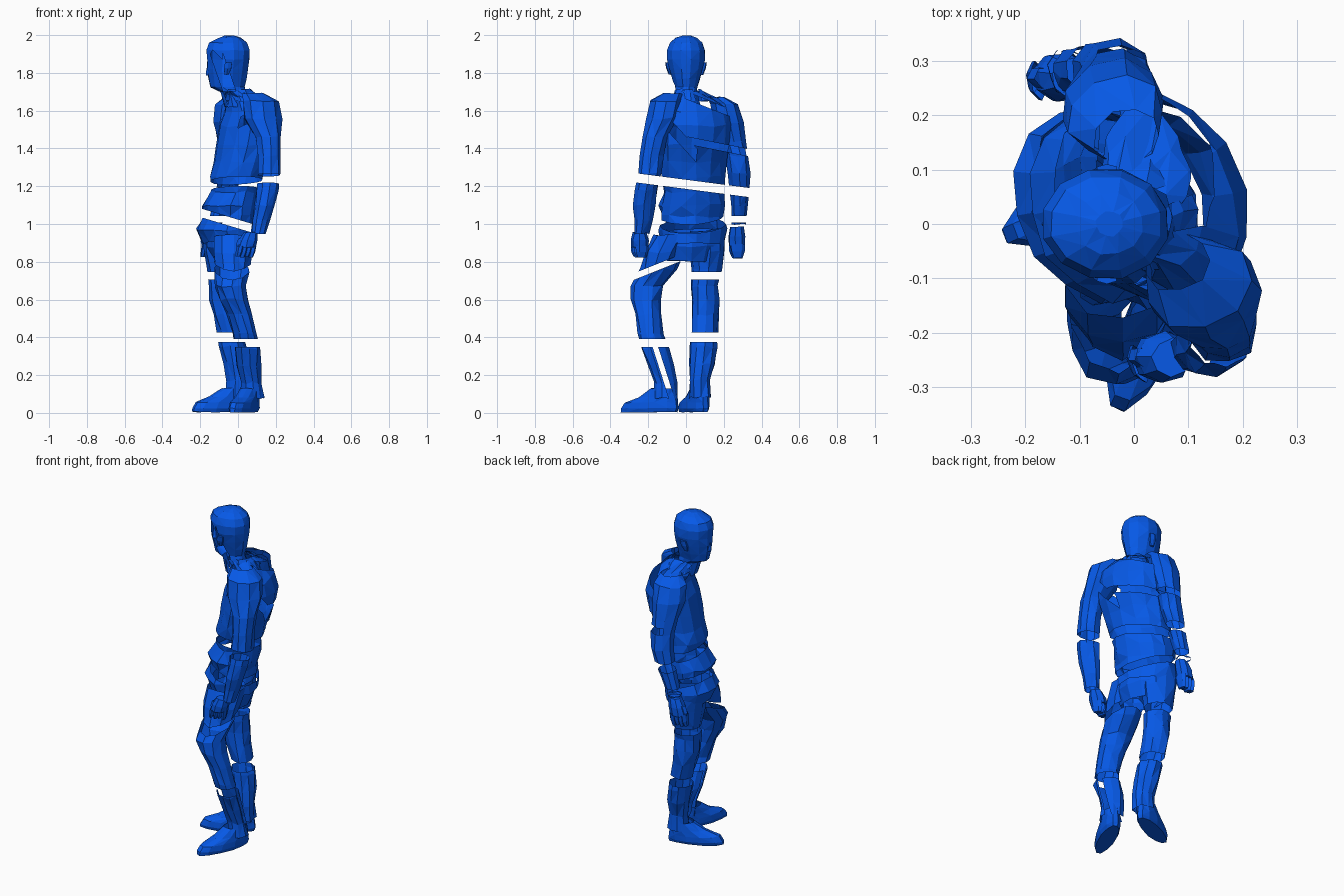
import bpy, bmesh, math, random
from mathutils import Vector

random.seed(4)
mat = bpy.data.materials.new("blue")
mat.diffuse_color = (0.002, 0.1, 0.8, 1)


def loft(name, rings, sides=9, rot=0, jitter=0.006, cuts=(), caps=(False, False)):
    """Flat-faced shell through rings (x, y, z, depth, width); cuts remove slices."""
    bm = bmesh.new()
    loops = []
    c, s = math.cos(math.radians(rot)), math.sin(math.radians(rot))
    for x, y, z, d, w in rings:
        loop = []
        for i in range(sides):
            a = 2 * math.pi * (i + 0.5) / sides
            k = 1.03 + random.uniform(-1, 1) * jitter / max(d, w)
            u, v = d * k * math.cos(a), w * k * math.sin(a)
            dz = random.uniform(-1, 1) * jitter
            loop.append(bm.verts.new((x + u * c - v * s, y + u * s + v * c, max(0, z + dz))))
        loops.append(loop)
    for n, (a, b) in enumerate(zip(loops, loops[1:])):
        for i in range(sides):
            j = (i + 1) % sides
            if (i + n) % 2:
                bm.faces.new((a[i], a[j], b[j]))
                bm.faces.new((a[i], b[j], b[i]))
            else:
                bm.faces.new((a[i], a[j], b[i]))
                bm.faces.new((a[j], b[j], b[i]))
    if caps[0]:
        bm.faces.new(loops[0])
    if caps[1]:
        bm.faces.new(loops[-1])
    bmesh.ops.recalc_face_normals(bm, faces=bm.faces)
    for point, normal, half, test in cuts:
        p, n = Vector(point), Vector(normal).normalized()
        for side in (-half, half):
            bmesh.ops.bisect_plane(bm, geom=bm.verts[:] + bm.edges[:] + bm.faces[:],
                                   plane_co=p + n * side, plane_no=n)
        gone = [f for f in bm.faces if abs((f.calc_center_median() - p).dot(n)) < half
                and test(f.calc_center_median())]
        bmesh.ops.delete(bm, geom=gone, context='FACES')
    me = bpy.data.meshes.new(name)
    bm.to_mesh(me)
    bm.free()
    me.materials.append(mat)
    ob = bpy.data.objects.new(name, me)
    bpy.context.collection.objects.link(ob)
    return ob


def everywhere(p):
    return True


def level(z, half=0.024, tilt=(0, 0)):
    return ((0, 0, z), (tilt[0], tilt[1], 1), half, everywhere)


waist_gap = level(1.21, 0.024, (0, 0.13))
hip_gap = level(1.0, 0.022, (0.3, 0))
back_gap = ((0, .12, 1.42), (0, .2, 1), .018, lambda p: p.x > -.06 and p.y > 0)

# jacket torso, with slashes across the waist, hem and upper back
loft("jacket", [
    (-.05, .04, .90, .13, .165), (-.065, .035, .97, .145, .178), (-.05, .035, 1.04, .125, .168),
    (-.045, .035, 1.10, .142, .175), (-.02, .04, 1.17, .12, .162), (-.01, .04, 1.25, .128, .17),
    (.015, .04, 1.33, .128, .178), (.04, .045, 1.42, .142, .19), (.055, .05, 1.52, .14, .20),
    (.06, .05, 1.60, .115, .185), (.035, .04, 1.665, .085, .12), (.0, .01, 1.70, .065, .07)],
    14, 23, 0.008, [
        waist_gap, hip_gap, back_gap,
        ((.1, -.06, 1.49), (0, 1, .92), .025, lambda p: p.x > .0 and p.y < .04),
        ((0, .08, 1.65), (0, .4, 1), .018, lambda p: p.y > 0)])

# trouser seat
loft("trouser_seat", [
    (-.045, .035, .97, .115, .16), (-.045, .035, .88, .11, .16), (-.04, .035, .80, .075, .13)],
    12, 20, 0.008, [hip_gap])

# legs
loft("left_leg", [
    (-.025, -.07, .94, .105, .10), (-.03, -.115, .85, .10, .105), (-.03, -.145, .76, .088, .095),
    (-.04, -.205, .67, .082, .085), (-.025, -.21, .60, .075, .082), (.01, -.20, .52, .066, .075),
    (.04, -.19, .42, .056, .068), (.05, -.165, .34, .062, .075), (.055, -.135, .25, .06, .07),
    (.07, -.11, .16, .052, .062), (.075, -.105, .08, .056, .065)],
    10, 40, 0.007, [
        level(.37, .022), ((-.02, -.08, .80), (0, -.4, 1), .016, everywhere),
        ((.06, -.105, .17), (0, 1, .32), .014, lambda p: p.z < .36)])
loft("right_leg", [
    (-.09, .115, .96, .105, .09), (-.085, .115, .86, .10, .09), (-.08, .11, .76, .082, .08),
    (-.08, .10, .67, .075, .072), (-.08, .10, .60, .075, .07), (-.065, .10, .52, .068, .072),
    (-.045, .10, .43, .06, .07), (-.03, .095, .35, .066, .075), (-.015, .085, .26, .062, .068),
    (-.005, .075, .17, .052, .058), (-.005, .075, .08, .058, .058)],
    10, 24, 0.007, [level(.40, .026), level(.725, .02)])


# shoes: stacked outlines from heel to toe
def shoe(name, heel, toe):
    dx, dy = toe[0] - heel[0], toe[1] - heel[1]
    length = math.hypot(dx, dy)
    rings = []
    for z, t0, t1, w in ((.005, .02, 1, .046), (.025, 0, 1, .054), (.055, .01, .93, .054),
                         (.085, .02, .68, .05), (.13, .05, .46, .048)):
        t = (t0 + t1) / 2
        rings.append((heel[0] + dx * t, heel[1] + dy * t, z, length * (t1 - t0) / 2, w))
    loft(name, rings, 12, math.degrees(math.atan2(-dy, -dx)), 0.003, caps=(True, False))


shoe("left_shoe", (.095, -.045), (-.03, -.34))
shoe("right_shoe", (.045, .105), (-.238, -.022))

# sleeves
loft("left_sleeve", [
    (.08, -.07, 1.69, .06, .05), (.12, -.11, 1.65, .095, .078), (.13, -.13, 1.56, .10, .078),
    (.16, -.165, 1.46, .068, .068), (.165, -.185, 1.36, .062, .064), (.165, -.195, 1.27, .062, .06),
    (.155, -.21, 1.18, .056, .06), (.14, -.22, 1.10, .052, .058), (.12, -.225, 1.02, .045, .05),
    (.105, -.235, .95, .036, .042)], 9, 20, 0.006, [waist_gap])
loft("right_sleeve", [
    (-.01, .16, 1.67, .06, .05), (-.035, .20, 1.63, .09, .07), (-.04, .225, 1.54, .095, .075),
    (-.035, .25, 1.44, .075, .062), (-.035, .27, 1.36, .066, .06), (-.04, .28, 1.27, .062, .055),
    (-.065, .285, 1.18, .055, .05), (-.09, .285, 1.10, .05, .046), (-.12, .28, 1.0, .04, .038)],
    9, 20, 0.006, [waist_gap, level(1.025, .018), back_gap])


# hands: palm block, curled fingers and thumb
def hand(name, x, y, top, rot, k=1):
    loft(name + "_palm", [(x + .02, y, top, .036, .034), (x + .005, y, top - .05 * k, .048, .046),
                          (x - .005, y, top - .10 * k, .046, .044)], 8, rot, 0.003, caps=(True, True))
    c, s = math.cos(math.radians(rot)), math.sin(math.radians(rot))
    for i in range(4):
        o = (i - 1.5) * .024
        fx, fy = x - .005 + o * c, y + o * s
        loft(f"{name}_finger_{i + 1}", [
            (fx, fy, top - .09 * k, .014, .036), (fx - .006, fy, top - .13 * k, .014, .034),
            (fx - .012, fy, top - (.16 + .006 * (i % 2)) * k, .01, .022)],
            6, rot, 0.001, caps=(False, True))
    loft(name + "_thumb", [(x - .03, y, top - .04 * k, .018, .02), (x - .045, y, top - .08 * k, .017, .018),
                           (x - .04, y, top - .12 * k, .01, .012)], 5, rot, 0.001, caps=(False, True))


hand("left_hand", .05, -.245, .955, 20, .8)
hand("right_hand", -.135, .27, .985, 10)

# head shell with an open strip behind the left cheek
loft("head", [
    (-.01, .01, 1.62, .06, .07), (-.025, .0, 1.70, .066, .058), (-.055, .0, 1.725, .092, .06),
    (-.055, .0, 1.77, .10, .074), (-.055, .0, 1.82, .108, .088), (-.052, .0, 1.87, .112, .10),
    (-.052, .0, 1.92, .114, .10), (-.052, .0, 1.96, .10, .085), (-.045, .0, 1.985, .06, .055),
    (-.045, .0, 1.997, .025, .022)],
    12, 0, 0.002,
    [((-.075, -.06, 1.79), (1, 0, .35), .032, lambda p: p.y < .02 and 1.66 < p.z < 1.89)],
    caps=(False, True))
# nose and ears
loft("nose", [(-.152, .0, 1.785, .018, .02), (-.155, .0, 1.80, .015, .016),
              (-.153, .0, 1.85, .008, .01)], 5, 0, 0, caps=(True, True))
for side, name in ((-1, "left_ear"), (1, "right_ear")):
    loft(name, [(-.06, side * .082, 1.79, .012, .01), (-.055, side * .094, 1.825, .022, .011),
                (-.05, side * .10, 1.855, .020, .010)], 6, 0, 0.001, caps=(True, True))

# loose collar around the neck
loft("collar", [(.01, .01, 1.715, .058, .062), (.015, .02, 1.69, .07, .08),
                (.025, .03, 1.65, .085, .12)], 10, 23, 0.005,
     [((-.02, .06, 1.68), (0, 1, .3), .014, lambda p: p.x > -.04)])
